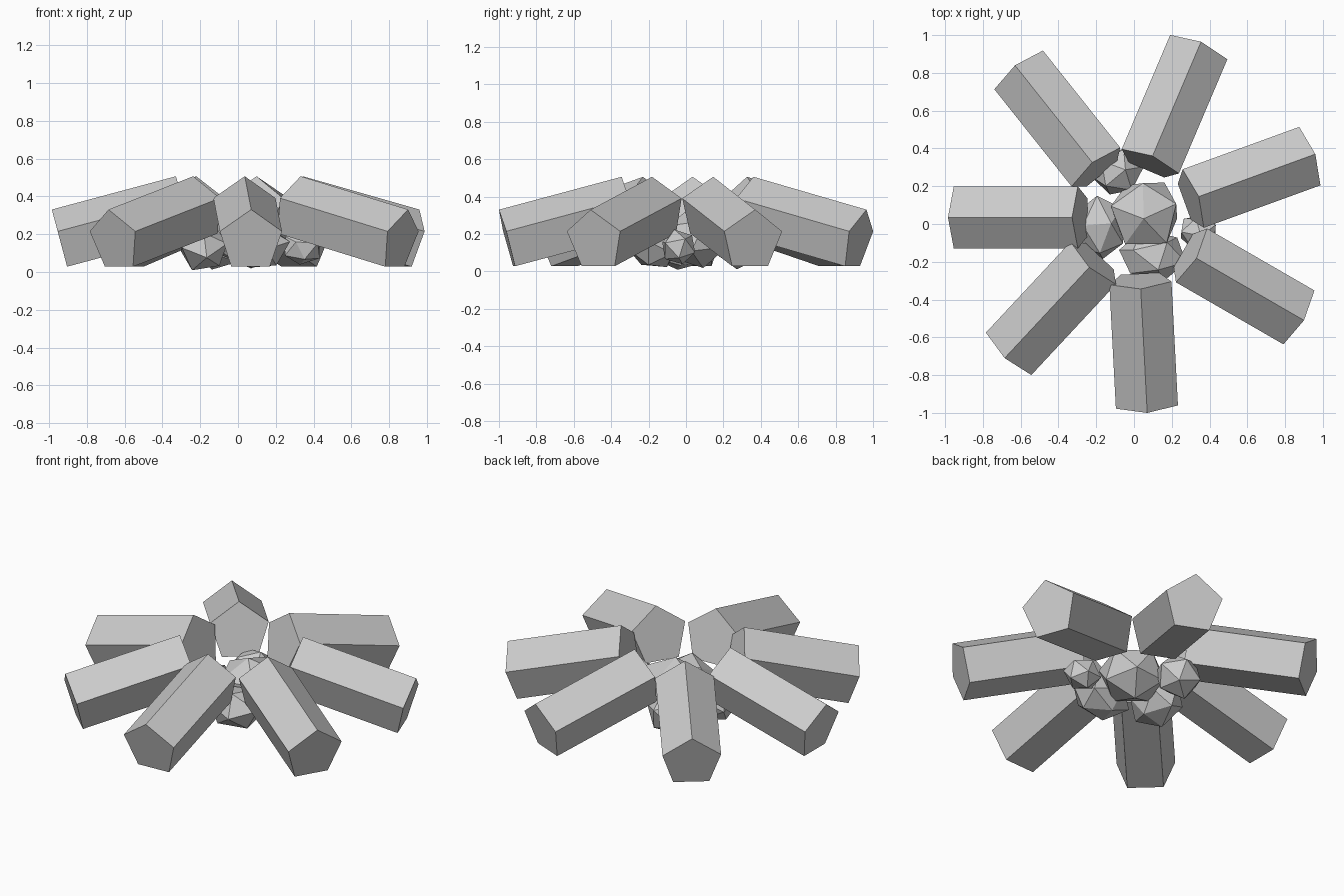
import bpy, bmesh, random
from math import sin, cos, radians
from mathutils import Vector, Matrix, Euler

if "Cube" in bpy.data.objects:
    bpy.data.objects.remove(bpy.data.objects["Cube"], do_unlink=True)
random.seed(4)

grey = bpy.data.materials.new("plain grey")
grey.use_nodes = True
grey.diffuse_color = (0.6, 0.6, 0.6, 1)
bsdf = next(n for n in grey.node_tree.nodes if n.type == 'BSDF_PRINCIPLED')
bsdf.inputs["Base Color"].default_value = (0.6, 0.6, 0.6, 1)

RADIUS, LENGTH, TILT, TOP = 0.173, 0.68, radians(15), 0.33


def finish(bm, name):
    bmesh.ops.recalc_face_normals(bm, faces=bm.faces)
    mesh = bpy.data.meshes.new(name)
    bm.to_mesh(mesh)
    bm.free()
    mesh.materials.append(grey)
    obj = bpy.data.objects.new(name, mesh)
    bpy.context.collection.objects.link(obj)
    return obj


def log(name, x, y, heading):
    """Five-sided log; x, y is the outer end of its top ridge."""
    a = radians(heading)
    flat = Vector((cos(a), sin(a), 0))
    z = Vector((0, 0, 1))
    axis = flat * cos(TILT) - z * sin(TILT)
    up = flat * sin(TILT) + z * cos(TILT)
    side = Vector((-sin(a), cos(a), 0))
    centre = Vector((x, y, TOP)) - up * RADIUS
    bm = bmesh.new()
    ring = []
    for i in range(5):
        t = radians(72 * i)
        ring.append(bm.verts.new(centre + (up * cos(t) + side * sin(t)) * RADIUS))
    cap = bm.faces.new(ring)
    ext = bmesh.ops.extrude_face_region(bm, geom=[cap], use_keep_orig=True)
    moved = [v for v in ext["geom"] if isinstance(v, bmesh.types.BMVert)]
    bmesh.ops.translate(bm, verts=moved, vec=axis * -LENGTH)
    finish(bm, name)


def stone(name, centre, size, turn):
    """Rough twenty-sided stone, kept above the ground."""
    bm = bmesh.new()
    bmesh.ops.create_icosphere(bm, subdivisions=1, radius=1)
    rot = Euler([radians(d) for d in turn]).to_matrix()
    for v in bm.verts:
        p = rot @ v.co * random.uniform(0.94, 1.06)
        v.co = Vector(c + s * q for c, s, q in zip(centre, size, p))
        v.co.z = max(v.co.z, 0)
    finish(bm, name)


# Logs leaning in on the middle
logs = [(0.07, -1.0, -87), (0.90, -0.51, -30), (0.96, 0.37, 20),
        (0.355, 0.965, 67), (-0.63, 0.84, 128.5), (-0.985, 0.035, 180),
        (-0.685, -0.71, 227)]
for i, (x, y, heading) in enumerate(logs):
    log(f"log_{i + 1}", x, y, heading)

# Stones heaped under the logs
stone("centre_stone", (0.06, 0.06, 0.18), (0.2, 0.2, 0.17), (8, -6, 20))
stone("front_stone", (0.1, -0.17, 0.13), (0.18, 0.14, 0.13), (30, 10, 0))
stone("right_stone", (-0.18, -0.02, 0.13), (0.14, 0.18, 0.13), (10, 25, 40))
stone("back_stone", (-0.09, 0.28, 0.14), (0.14, 0.13, 0.13), (0, 20, 10))
stone("left_stone", (0.34, -0.04, 0.13), (0.11, 0.1, 0.1), (15, 0, 30))
